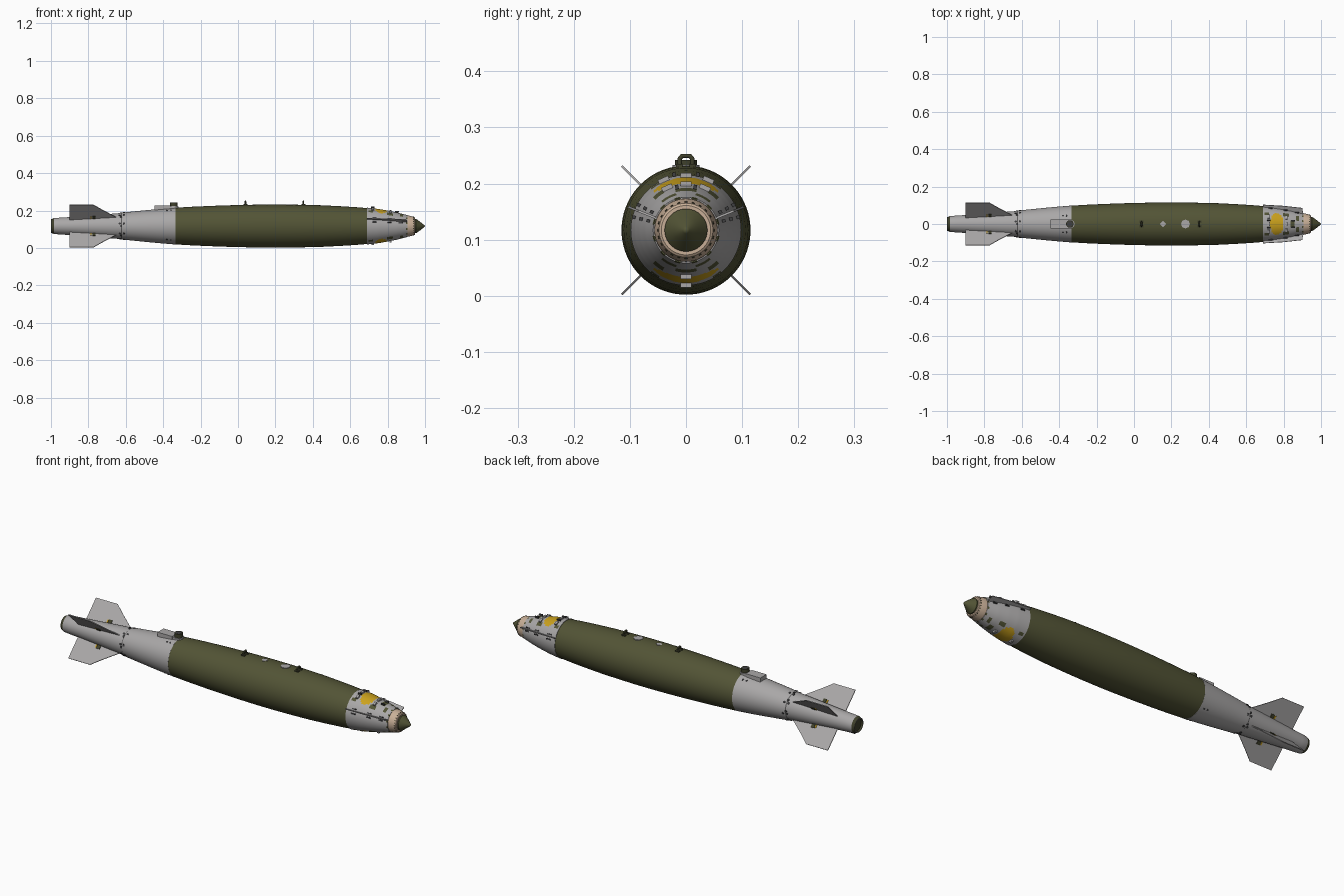
import bpy, bmesh, math
from mathutils import Matrix, Vector

if "Cube" in bpy.data.objects:
    bpy.data.objects.remove(bpy.data.objects["Cube"])

ZC = 0.117  # height of the long axis
RAD = math.radians


def mat(name, r, g, b):
    m = bpy.data.materials.new(name)
    m.diffuse_color = (r, g, b, 1)
    m.use_nodes = True
    m.node_tree.nodes["Principled BSDF"].inputs["Base Color"].default_value = m.diffuse_color
    return m


OLIVE = mat("olive", 0.085, 0.088, 0.036)
DARK_OLIVE = mat("dark_olive", 0.05, 0.052, 0.025)
GREY = mat("light_grey", 0.40, 0.39, 0.39)
TAN = mat("tan", 0.58, 0.43, 0.31)
YELLOW = mat("yellow", 0.60, 0.36, 0.012)
DARK = mat("dark_grey", 0.05, 0.05, 0.052)


def finish(name, bm, mats, angle=30):
    bmesh.ops.recalc_face_normals(bm, faces=bm.faces)
    me = bpy.data.meshes.new(name)
    bm.to_mesh(me)
    bm.free()
    for m in mats:
        me.materials.append(m)
    for p in me.polygons:
        p.use_smooth = True
    me.set_sharp_from_angle(angle=RAD(angle))
    ob = bpy.data.objects.new(name, me)
    bpy.context.collection.objects.link(ob)
    return ob


def interp(profile, x):
    for (x0, r0), (x1, r1) in zip(profile, profile[1:]):
        if x0 <= x <= x1:
            return r0 + (r1 - r0) * (x - x0) / (x1 - x0)
    return profile[-1][1]


def lathe(name, profile, mats, rule=None, n=72):
    """Revolve (x, r) points round the long axis; rule picks a colour slot."""
    bm = bmesh.new()
    rings = []
    for x, r in profile:
        if r == 0:
            rings.append([bm.verts.new((x, 0, ZC))] * n)
        else:
            rings.append([bm.verts.new((x, r * math.sin(2 * math.pi * i / n),
                                        ZC + r * math.cos(2 * math.pi * i / n))) for i in range(n)])
    for a, b in zip(rings, rings[1:]):
        for i in range(n):
            j = (i + 1) % n
            vs = list(dict.fromkeys((a[i], a[j], b[j], b[i])))
            f = bm.faces.new(vs)
            if rule:
                c = f.calc_center_median()
                f.material_index = rule(c.x, math.degrees(math.atan2(c.y, c.z - ZC)))
    return finish(name, bm, mats)


def plate(name, pts, deg, thick, m):
    """Flat plate from (x, r) outline, standing out at deg from +y."""
    d = Vector((0, math.cos(RAD(deg)), math.sin(RAD(deg))))
    nrm = Vector((0, -d.z, d.y)) * thick / 2
    bm = bmesh.new()
    sides = [[bm.verts.new(Vector((x, 0, ZC)) + d * r + nrm * s) for x, r in pts] for s in (-1, 1)]
    bm.faces.new(sides[0])
    bm.faces.new(sides[1])
    for i in range(len(pts)):
        j = (i + 1) % len(pts)
        bm.faces.new((sides[0][i], sides[0][j], sides[1][j], sides[1][i]))
    return finish(name, bm, [m])


def radial(name, items, size, m, sides=0):
    """Small boxes (sides=0) or discs at (x, r, degrees from top), one object."""
    bm = bmesh.new()
    for x, r, deg in items:
        M = (Matrix.Translation((x, 0, ZC)) @ Matrix.Rotation(RAD(-deg), 4, 'X')
             @ Matrix.Translation((0, 0, r)))
        if sides:
            bmesh.ops.create_cone(bm, cap_ends=True, segments=sides, radius1=size[0],
                                  radius2=size[0], depth=size[2], matrix=M)
        else:
            bmesh.ops.create_cube(bm, size=1, matrix=M @ Matrix.Diagonal((*size, 1)))
    return finish(name, bm, [m])


# Main olive casing
BODY = [(-0.335, 0.098), (-0.25, 0.103), (-0.15, 0.1075), (-0.05, 0.111), (0.05, 0.1135),
        (0.15, 0.115), (0.25, 0.115), (0.35, 0.1135), (0.45, 0.111), (0.55, 0.106),
        (0.63, 0.101), (0.69, 0.096)]
lathe("main_casing", [(-0.335, 0)] + BODY + [(0.69, 0)], [OLIVE])

# Tail cone in two sections with a seam and a recessed rear cap
TAIL = [(-1, 0.036), (-0.985, 0.042), (-0.95, 0.045), (-0.9, 0.048), (-0.8, 0.056), (-0.7, 0.064),
        (-0.623, 0.0695), (-0.62, 0.072), (-0.5, 0.084), (-0.42, 0.0915), (-0.335, 0.0985)]
lathe("tail_cone", [(-0.99, 0), (-0.99, 0.032), (-1, 0.032)] + TAIL + [(-0.335, 0)],
      [GREY, DARK_OLIVE], lambda x, a: 1 if x < -0.989 and x > -0.9999 else 0)

# Four diagonal fins with pivot fittings
FIN = [(-0.9, 0.04), (-0.9, 0.162), (-0.775, 0.162), (-0.725, 0.122), (-0.65, 0.066), (-0.65, 0.05)]
for i, deg in enumerate((45, 135, 225, 315)):
    plate("tail_fin_%d" % i, FIN, deg, 0.004, GREY)
diag = (45, 135, 225, 315)
radial("fin_pivots", [(-0.77, 0.066, d) for d in diag], (0.018, 0.011, 0.022), DARK_OLIVE)
radial("fin_pivot_pins", [(-0.785, 0.066, d) for d in diag], (0.006, 0.009, 0.016), YELLOW)

# Bolts round the tail seam and the front of the tail cone
radial("seam_bolts", [(x, interp(TAIL, x), d + 11.25) for x in (-0.632, -0.61)
                      for d in range(0, 360, 45)] +
       [(-0.625, 0.071, d) for d in range(0, 360, 45)], (0.006, 0, 0.004), DARK, 10)
radial("collar_bolts", [(x, interp(TAIL, x), s * d) for x in (-0.38, -0.36) for d in (28, 140)
                        for s in (-1, 1)], (0.005, 0, 0.003), DARK, 10)

# Connector box and socket on top of the tail cone
radial("connector_box", [(-0.405, 0.098, 0)], (0.085, 0.05, 0.022), GREY)
radial("connector_box_foot", [(-0.36, 0.1, 0)], (0.05, 0.046, 0.012), GREY)
radial("connector_socket", [(-0.343, 0.11, 0)], (0.02, 0, 0.03), DARK_OLIVE, 24)
radial("socket_cap", [(-0.343, 0.1235, 0)], (0.015, 0, 0.004), DARK, 24)
radial("socket_flange", [(-0.343, 0.1, 0)], (0.025, 0, 0.008), GREY, 24)

# Two carrying lugs: arched loops on square feet
for i, x in enumerate((0.04, 0.35)):
    r = interp(BODY, x)
    cu = bpy.data.curves.new("lug_loop_%d" % i, 'CURVE')
    cu.dimensions = '3D'
    cu.bevel_depth = 0.0042
    cu.bevel_resolution = 3
    sp = cu.splines.new('POLY')
    pts = [(-0.011, -0.006), (-0.011, 0.014), (-0.007, 0.019), (0.007, 0.019), (0.011, 0.014), (0.011, -0.006)]
    sp.points.add(len(pts) - 1)
    for p, (y, z) in zip(sp.points, pts):
        p.co = (x, y, ZC + r + z, 1)
    cu.materials.append(DARK_OLIVE)
    bpy.context.collection.objects.link(bpy.data.objects.new("lug_loop_%d" % i, cu))
    radial("lug_feet_%d" % i, [(x, r + 0.001, s * 6) for s in (-1, 1)], (0.022, 0.012, 0.008), DARK_OLIVE)

# Small cover plates on the casing top
radial("charging_cover", [(0.275, 0.1145, 0)], (0.024, 0, 0.004), GREY, 8)
radial("diamond_cover", [(0.155, 0.115, 0)], (0.017, 0, 0.003), GREY, 4)

# Nose collar with yellow bands and olive openings
NOSE = [(0.69, 0.0985), (0.75, 0.0915), (0.8, 0.083), (0.85, 0.0725), (0.905, 0.0585)]


def nose_rule(x, a):
    t = min(abs(a), 180 - abs(a))  # angle from top or bottom
    if ((x - 0.765) / 0.036) ** 2 + (t / 40) ** 2 < 1:
        return 1
    if 0.8 < x < 0.83 and 30 < t < 45 or 0.835 < x < 0.86 and t < 14:
        return 2
    if 0.7 < x < 0.72 and 30 < t < 42 or 0.87 < x < 0.885 and 15 < t < 38:
        return 2
    if x > 0.895 and int(t / 10) % 3 == 1:
        return 2
    return 0


xs = [0.69 + 0.215 * i / 28 for i in range(29)]
lathe("nose_collar", [(0.69, 0)] + [(x, interp(NOSE, x)) for x in xs] + [(0.905, 0)],
      [GREY, YELLOW, OLIVE], nose_rule)

# Side strakes along the nose collar
for side, deg in (("left", 22), ("right", 158)):
    plate("nose_strake_" + side, [(0.69, 0.08), (0.69, 0.111), (0.8, 0.104), (0.9, 0.092),
                                  (0.905, 0.05)], deg, 0.004, GREY)
radial("strake_brackets", [(x, interp(NOSE, x) + 0.002, s * d) for x in (0.73, 0.81, 0.87)
                           for s in (-1, 1) for d in (62, 76)], (0.022, 0.006, 0.006), DARK)

# Clamps and fasteners on the collar
radial("collar_clamps", [(x, interp(NOSE, x) + 0.003, d) for x in (0.72, 0.815) for d in (-24, 0, 24, 180)],
       (0.012, 0.02, 0.008), GREY)
radial("collar_clamp_pins", [(x, interp(NOSE, x) + 0.006, d) for x in (0.72, 0.85) for d in (-12, 12)],
       (0.02, 0.006, 0.008), DARK)

# Tan nose ring, its bolts, and the olive nose cone
lathe("nose_ring", [(0.9, 0), (0.9, 0.0565), (0.915, 0.056), (0.944, 0.048), (0.947, 0.044), (0.947, 0)], [TAN])
radial("nose_ring_bolts", [(0.938, 0.0495, d) for d in range(0, 360, 15)], (0.0025, 0, 0.003), DARK_OLIVE, 8)
lathe("nose_cone", [(0.94, 0), (0.94, 0.038), (0.953, 0.038), (0.975, 0.022), (0.995, 0.006), (1, 0)], [OLIVE])
